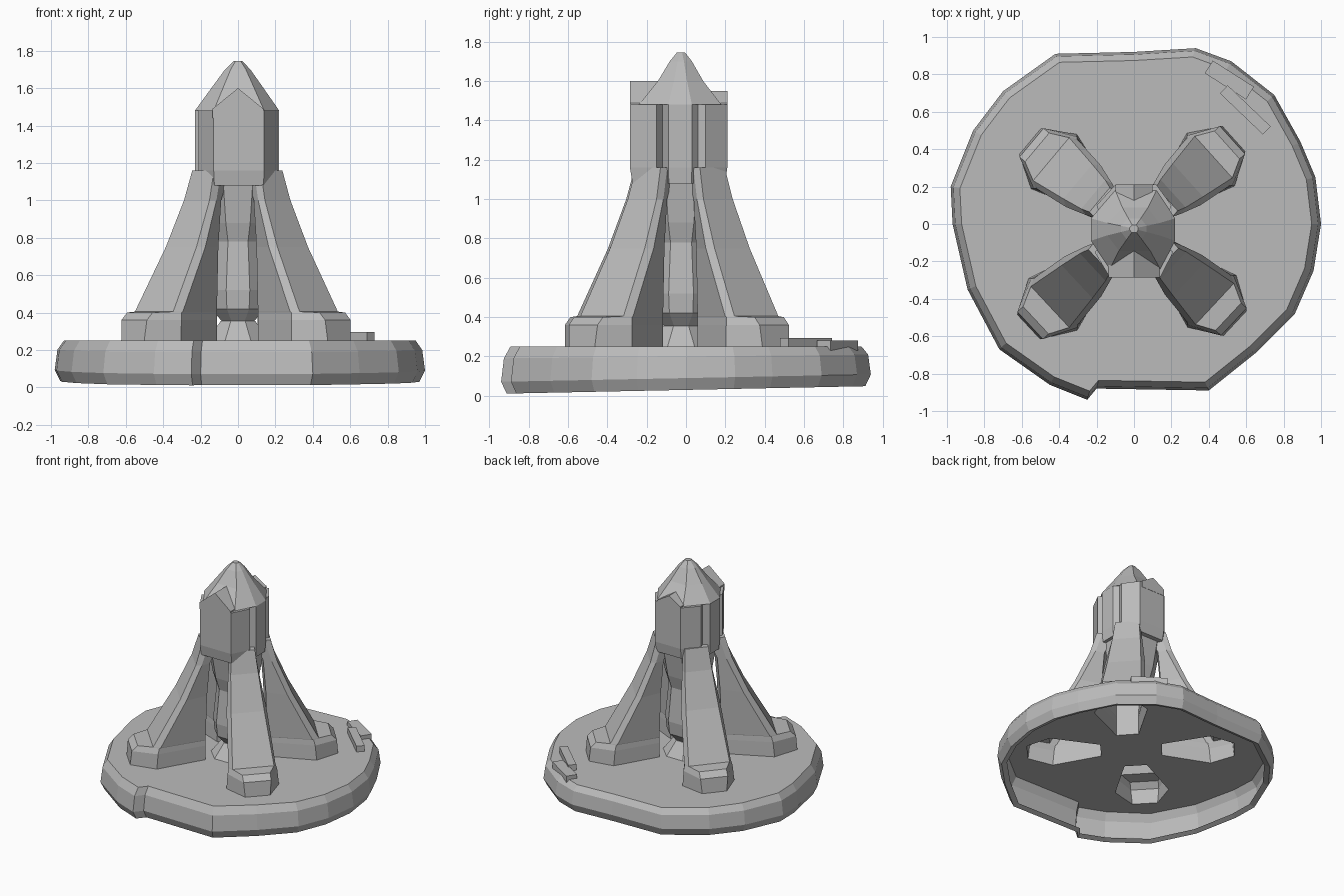
import bpy, bmesh, math
from mathutils import Vector

if "Cube" in bpy.data.objects:
    bpy.data.objects.remove(bpy.data.objects["Cube"])

grey = bpy.data.materials.new("stone grey")
grey.diffuse_color = (0.5, 0.5, 0.5, 1)
grey.use_nodes = True
grey.node_tree.nodes["Principled BSDF"].inputs["Base Color"].default_value = grey.diffuse_color


def finish(bm, name):
    bmesh.ops.recalc_face_normals(bm, faces=bm.faces[:])
    me = bpy.data.meshes.new(name)
    bm.to_mesh(me)
    bm.free()
    me.materials.append(grey)
    ob = bpy.data.objects.new(name, me)
    bpy.context.collection.objects.link(ob)
    return ob


def loft(name, rings, cap_bottom=True, cap_top=True):
    """Skin a stack of equal-length point rings."""
    bm = bmesh.new()
    vs = [[bm.verts.new(p) for p in r] for r in rings]
    n = len(rings[0])
    for a, b in zip(vs, vs[1:]):
        for i in range(n):
            j = (i + 1) % n
            bm.faces.new((a[i], a[j], b[j], b[i]))
    if cap_bottom:
        bm.faces.new(vs[0][::-1])
    if cap_top:
        bm.faces.new(vs[-1])
    return finish(bm, name)


def lathe(name, profile, sides, centre, cap_bottom=True):
    cx, cy = centre
    rings = [[(cx + r * math.cos(math.tau * (i + .5) / sides),
               cy + r * math.sin(math.tau * (i + .5) / sides), z)
              for i in range(sides)] for r, z in profile]
    return loft(name, rings, cap_bottom)


# Leg cross-sections: z, inner radius, inner half width, shoulder radius,
# shoulder half width, outer radius, outer half width
SECTIONS = [
    (.25, .22, .08, .57, .19, .74, .09),
    (.36, .22, .08, .56, .18, .73, .10),
    (.40, .22, .08, .55, .17, .69, .10),
    (.405, .22, .08, .54, .17, .59, .15),
    (.75, .21, .08, .36, .145, .40, .12),
    (1.0, .19, .08, .25, .11, .29, .10),
    (1.16, .12, .07, .20, .09, .245, .085),
]
LEGS = {"back_right_leg": (42, .97), "back_left_leg": (140, .98),
        "front_left_leg": (223, 1.04), "front_right_leg": (317, 1.0)}


def leg_ring(section, angle, scale):
    z, ri, wi, rs, ws, ro, wo = section
    c, s = math.cos(math.radians(angle)), math.sin(math.radians(angle))
    flat = [(ri, -wi), (rs, -ws), (ro, -wo), (ro, wo), (rs, ws), (ri, wi)]
    return [(r * scale * c - w * s, r * scale * s + w * c - .025, z) for r, w in flat]


# Swept legs with stepped feet, open underneath
for name, (angle, scale) in LEGS.items():
    loft(name, [leg_ring(s, angle, scale) for s in SECTIONS], cap_bottom=False)

# Base: hollow irregular disc with a skirt and leg openings in its deck
OUTLINE = [(.33, .94), (.52, .87), (.75, .69), (.89, .44), (.97, .25), (1, 0),
           (.96, -.25), (.86, -.48), (.65, -.69), (.4, -.89), (-.2, -.88),
           (-.25, -.94), (-.45, -.86), (-.72, -.67), (-.89, -.35), (-.97, 0),
           (-.98, .2), (-.86, .5), (-.7, .71), (-.42, .91), (0, .92)]


def base_ring(scale, z, tilt):
    return [(x * scale, y * scale, z + tilt * y) for x, y in OUTLINE]


loft("base_skirt", [base_ring(.93, .045, .02), base_ring(.97, .03, .02),
                    base_ring(1, .09, .02), base_ring(.985, .20, .01),
                    base_ring(.95, .25, 0)], False, False)

bm = bmesh.new()
loops = [base_ring(.95, .25, 0)] + [leg_ring(SECTIONS[0], *v) for v in LEGS.values()]
edges = []
for pts in loops:
    vs = [bm.verts.new(p) for p in pts]
    edges += [bm.edges.new((vs[i], vs[(i + 1) % len(vs)])) for i in range(len(vs))]
bmesh.ops.triangle_fill(bm, use_beauty=True, edges=edges, normal=Vector((0, 0, 1)))
finish(bm, "base_deck")

# Central column narrowing onto a low mound
lathe("centre_column", [(.09, .35), (.155, .42), (.165, .52), (.14, .78),
                        (.17, .88), (.21, 1.12)], 8, (0, -.025))
lathe("floor_mound", [(.18, .25), (.10, .355)], 8, (0, -.025), False)

# Head: grooved tower block
HEAD = [(-.13, -.285), (.14, -.285), (.21, -.15), (.165, -.12), (.22, -.09),
        (.22, .03), (.185, .06), (.2, .1), (.12, .21), (-.1, .21), (-.2, .1),
        (-.185, .06), (-.23, .03), (-.23, -.09), (-.18, -.12), (-.21, -.15)]


def ring(points, sx, sy, z):
    return [(x * sx, -.025 + (y + .025) * sy, z) for x, y in points]


loft("head_block", [ring(HEAD, .97, .95, 1.08), ring(HEAD, 1, 1, 1.16),
                    ring(HEAD, 1, 1, 1.48)])

# Faceted roof rising to a blunt point
ROOF = [(-.13, -.24), (.14, -.24), (.22, -.09), (.22, .03),
        (.12, .18), (-.1, .18), (-.23, .03), (-.23, -.09)]
loft("roof", [ring(ROOF, 1, 1, 1.48), ring(ROOF, .62, .55, 1.6),
              ring(ROOF, .3, .27, 1.70), ring(ROOF, .1, .1, 1.745)])


def gable(name, y0, y1, half, eave, peak):
    """Pointed panel standing on the head wall."""
    flat = [(-half, 1.44), (half, 1.44), (half, eave), (.0, peak), (-half, eave)]
    loft(name, [[(x, y, z) for x, z in flat] for y in (y0, y1)])


gable("front_gable", -.285, -.12, .135, 1.49, 1.6)
gable("back_gable", .12, .212, .10, 1.49, 1.55)


# Rim lugs on the deck
def lug(name, a, b, width, z0, z1):
    a, b = Vector(a), Vector(b)
    d = (b - a).normalized()
    n = Vector((-d.y, d.x)) * width / 2
    foot = [a - n, b - n, b + n, a + n]
    loft(name, [[(p.x, p.y, z) for p in foot] for z in (z0, z1)])


lug("right_rim_lug", (.48, .72), (.71, .50), .06, .24, .295)
lug("back_rim_lug", (.40, .84), (.62, .70), .08, .23, .28)
